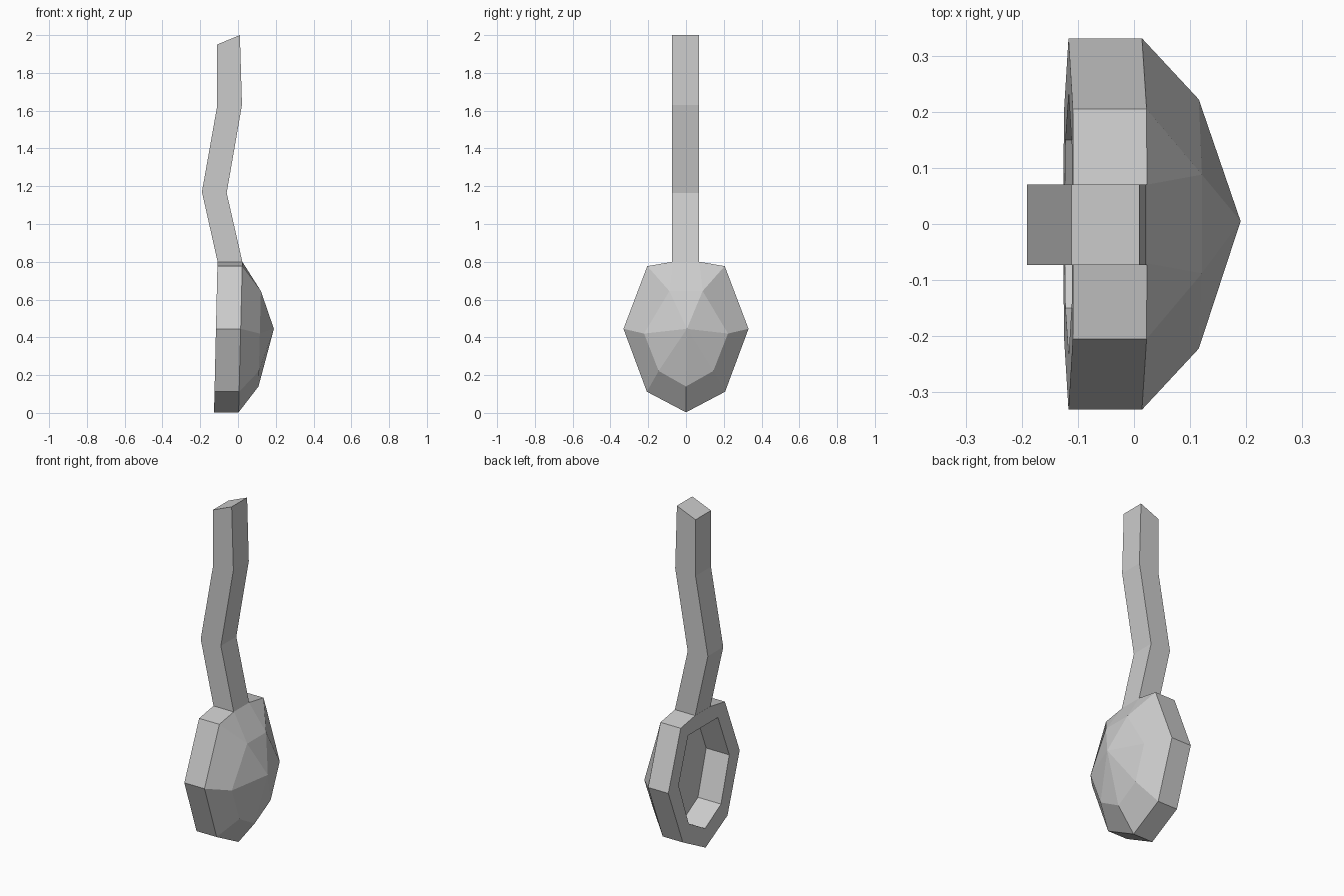
import bpy
import bmesh

if "Cube" in bpy.data.objects:
    bpy.data.objects.remove(bpy.data.objects["Cube"])


def add_object(name, bm):
    bmesh.ops.recalc_face_normals(bm, faces=bm.faces)
    mesh = bpy.data.meshes.new(name)
    bm.to_mesh(mesh)
    bm.free()
    obj = bpy.data.objects.new(name, mesh)
    bpy.context.collection.objects.link(obj)
    return obj


def mirrored(half):
    """Half outline of (y, z), bottom point first -> closed outline."""
    return half + [(-y, z) for y, z in reversed(half[1:])]


def ring(bm, outline, x_of_z):
    return [bm.verts.new((x_of_z(z), y, z)) for y, z in outline]


def bridge(bm, a, b, link=None):
    """Join loop a to loop b; link gives the b index for each a index."""
    link = link or list(range(len(a)))
    for i in range(len(a)):
        j = (i + 1) % len(a)
        corners = [a[i], a[j], b[link[j]], b[link[i]]]
        bm.faces.new(list(dict.fromkeys(corners)))


def back_x(z):
    return -0.127 + 0.023 * z


# Bowl: slanted rim, faceted dome and a straight-walled hollow in the back
rim = mirrored([(0, 0.003), (0.207, 0.112), (0.331, 0.445), (0.205, 0.777), (0.07, 0.80)])
facets = mirrored([(0, 0.14), (0.145, 0.222), (0.222, 0.42), (0.088, 0.645)])
hollow = mirrored([(0, 0.115), (0.15, 0.20), (0.235, 0.455), (0.138, 0.71)])
link = [0, 1, 2, 3, 3, 4, 4, 5, 6]

bm = bmesh.new()
rim_front = ring(bm, rim, lambda z: 0.003 + 0.025 * z)
rim_back = ring(bm, rim, back_x)
dome = ring(bm, facets, lambda z: 0.105 + 0.025 * z)
mouth = ring(bm, hollow, back_x)
floor = ring(bm, hollow, lambda z: back_x(z) + 0.15)
bridge(bm, rim_front, rim_back)
bridge(bm, rim_front, dome, link)
bridge(bm, rim_back, mouth, link)
bridge(bm, mouth, floor)
bm.faces.new(floor)
tip = bm.verts.new((0.19, 0.005, 0.445))
for i, v in enumerate(dome):
    bm.faces.new([v, dome[(i + 1) % len(dome)], tip])
add_object("bowl", bm)

# Handle: bent side profile extruded across y
back = [(-0.108, 0.80), (-0.191, 1.17), (-0.111, 1.62), (-0.111, 1.95)]
front = [(0.023, 0.80), (-0.06, 1.165), (0.021, 1.63), (0.01, 2.0)]
bm = bmesh.new()
sides = [[[bm.verts.new((x, y, z)) for x, z in line] for line in (back, front)]
         for y in (-0.073, 0.07)]
loops = [[sides[0][0][i], sides[0][1][i], sides[1][1][i], sides[1][0][i]] for i in range(4)]
for lower, upper in zip(loops, loops[1:]):
    bridge(bm, lower, upper)
bm.faces.new(loops[0])
bm.faces.new(loops[-1])
add_object("handle", bm)
